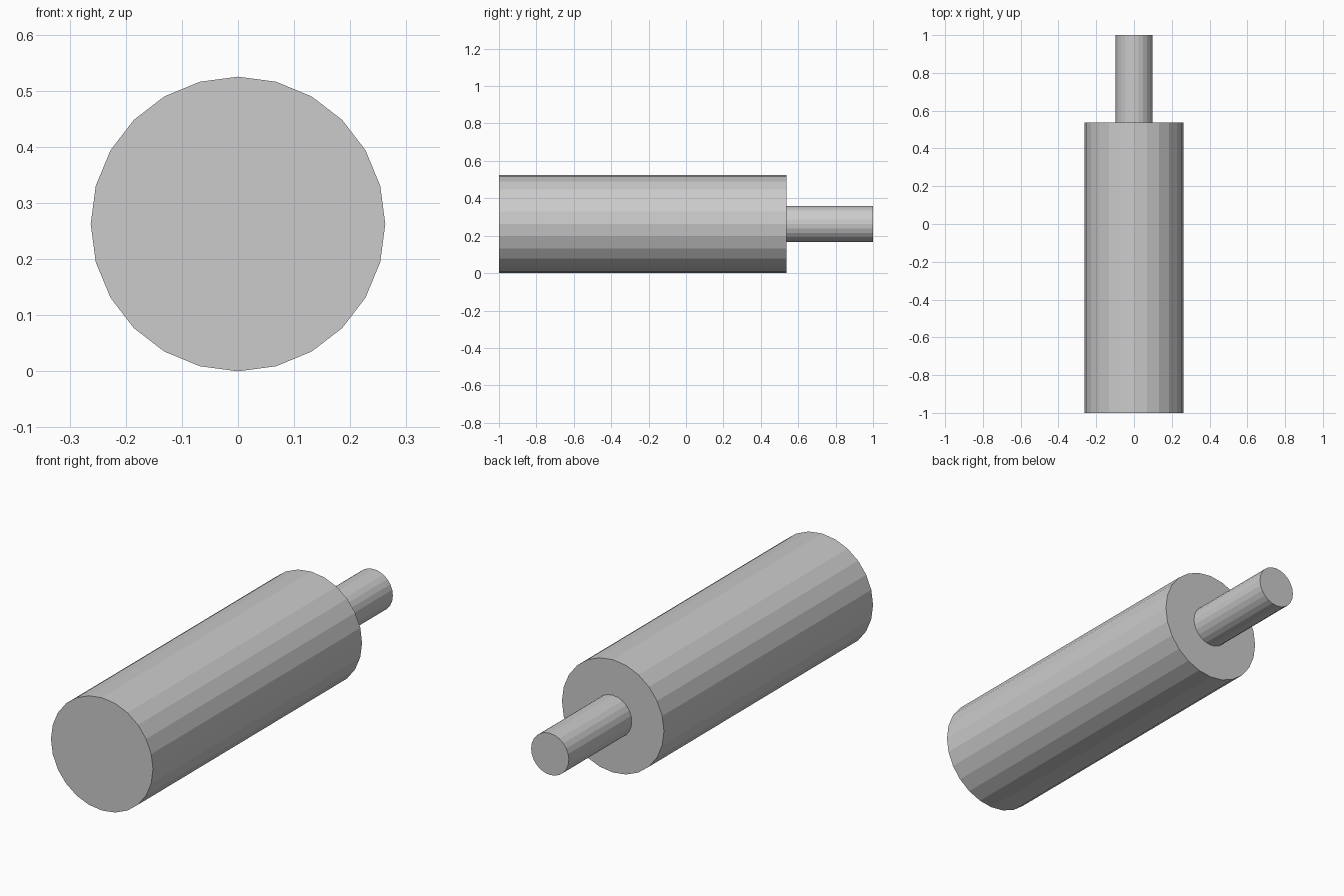
import bpy
import math

if "Cube" in bpy.data.objects:
    bpy.data.objects.remove(bpy.data.objects["Cube"])

AXIS_Z = 0.2625  # height of the shared centre line


def cylinder_along_y(name, radius, y0, y1, sides=24):
    bpy.ops.mesh.primitive_cylinder_add(
        vertices=sides, radius=radius, depth=y1 - y0,
        location=(0, (y0 + y1) / 2, AXIS_Z), rotation=(math.pi / 2, 0, 0))
    obj = bpy.context.object
    obj.name = name
    bpy.ops.object.transform_apply(location=False, rotation=True, scale=True)
    return obj


# Thick faceted body
cylinder_along_y("body", 0.2625, -1.0, 0.537)

# Thin shaft standing on the back face of the body
cylinder_along_y("shaft", 0.097, 0.537, 1.0)
